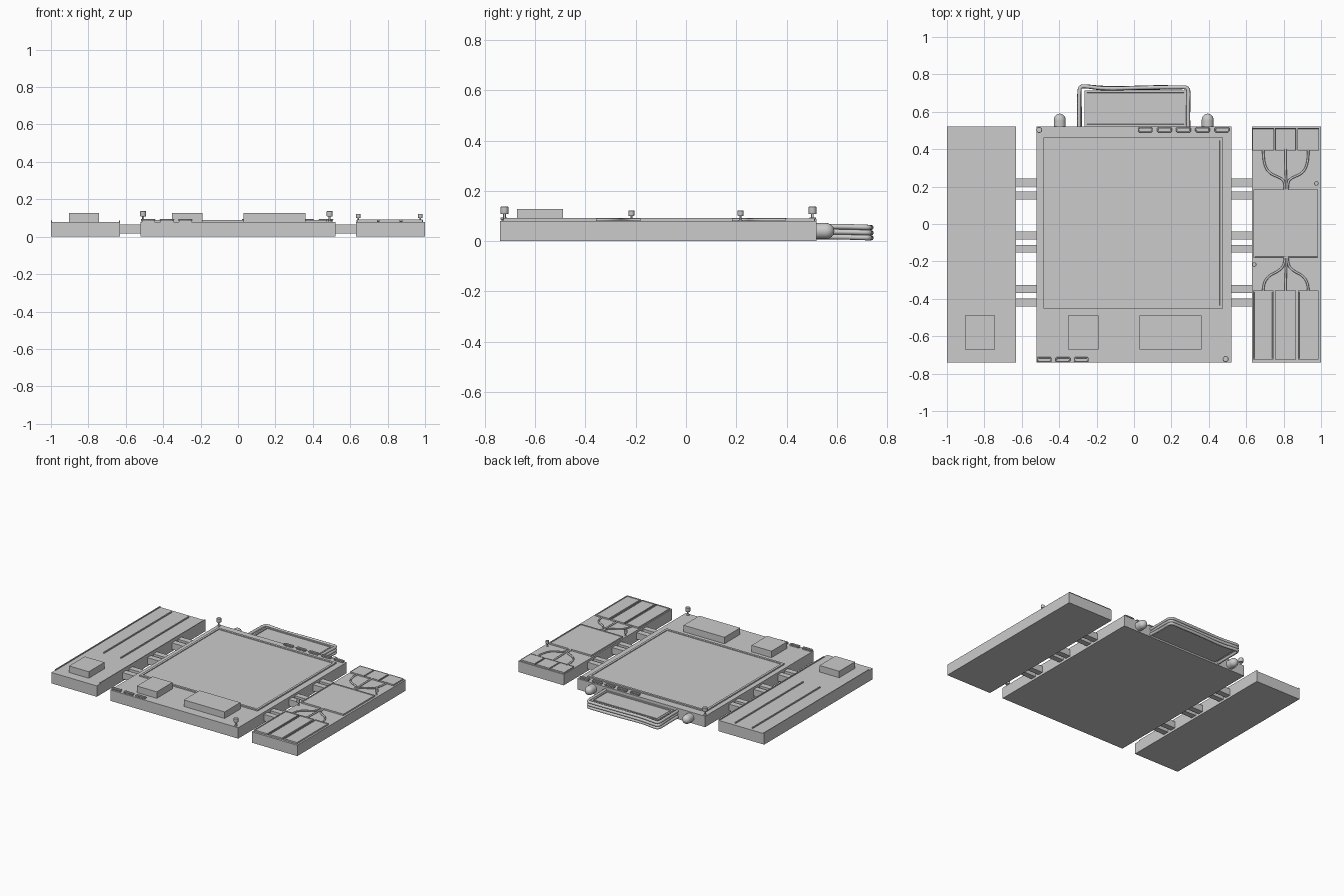
import bpy, bmesh, math
from mathutils import Matrix, Vector

if "Cube" in bpy.data.objects:
    bpy.data.objects.remove(bpy.data.objects["Cube"])


def finish(name, bm, smooth=False):
    bmesh.ops.recalc_face_normals(bm, faces=bm.faces)
    me = bpy.data.meshes.new(name)
    bm.to_mesh(me)
    bm.free()
    ob = bpy.data.objects.new(name, me)
    bpy.context.collection.objects.link(ob)
    if smooth:
        bpy.context.view_layer.objects.active = ob
        ob.select_set(True)
        bpy.ops.object.shade_smooth_by_angle()
        ob.select_set(False)
    return ob


def cube(bm, x0, x1, y0, y1, z0, z1):
    m = Matrix.Translation(((x0 + x1) / 2, (y0 + y1) / 2, (z0 + z1) / 2))
    m = m @ Matrix.Diagonal((x1 - x0, y1 - y0, z1 - z0, 1))
    return bmesh.ops.create_cube(bm, size=1, matrix=m)["verts"]


def box(name, *dims):
    bm = bmesh.new()
    cube(bm, *dims)
    return finish(name, bm)


def framed(name, dims, rim, depth):
    """Box whose top has a raised rim around a sunken panel."""
    bm = bmesh.new()
    cube(bm, *dims)
    top = max(bm.faces, key=lambda f: f.calc_center_median().z)
    bmesh.ops.inset_region(bm, faces=[top], thickness=rim)
    bmesh.ops.inset_region(bm, faces=[top], thickness=0.001, depth=0)
    for v in top.verts:
        v.co.z -= depth
    return finish(name, bm)


def tube(name, pts, r, cyclic=False, kind='NURBS'):
    cu = bpy.data.curves.new(name, 'CURVE')
    cu.dimensions = '3D'
    cu.bevel_depth = r
    cu.bevel_resolution = 2
    cu.resolution_u = 6
    cu.use_fill_caps = True
    sp = cu.splines.new(kind)
    sp.points.add(len(pts) - 1)
    for p, co in zip(sp.points, pts):
        p.co = (*co, 1)
    sp.use_cyclic_u = cyclic
    if kind == 'NURBS':
        sp.order_u = 3
        sp.use_endpoint_u = not cyclic
    ob = bpy.data.objects.new(name, cu)
    bpy.context.collection.objects.link(ob)


def lathe(name, profile, loc, axis='Z', n=20):
    """Revolve (radius, height) points; axis Y lays the part towards +y."""
    bm = bmesh.new()
    vs = [bm.verts.new((r, 0, h)) for r, h in profile]
    es = [bm.edges.new(p) for p in zip(vs, vs[1:])]
    bmesh.ops.spin(bm, geom=vs + es, cent=(0, 0, 0), axis=(0, 0, 1),
                   angle=2 * math.pi, steps=n)
    bmesh.ops.remove_doubles(bm, verts=bm.verts, dist=1e-5)
    if axis == 'Y':
        bmesh.ops.rotate(bm, verts=bm.verts, matrix=Matrix.Rotation(-math.pi / 2, 3, 'X'))
    bmesh.ops.translate(bm, verts=bm.verts, vec=Vector(loc))
    finish(name, bm, True)


TOP = 0.08
# three base slabs
for name, x0, x1 in (("left_base", -1, -0.63), ("main_base", -0.52, 0.52), ("right_base", 0.63, 1)):
    box(name, x0, x1, -0.74, 0.52, 0, TOP)

# connecting bars in pairs on both sides
for y in (0.222, 0.152, -0.062, -0.132, -0.347, -0.42):
    for s, side in ((-1, "left"), (1, "right")):
        xa, xb = sorted((s * 0.515, s * 0.635))
        box(side + "_connector_bar", xa, xb, y - 0.021, y + 0.021, 0.016, 0.064)

# main work surface
framed("work_mat", (-0.485, 0.475, -0.452, 0.463, TOP, 0.089), 0.023, 0.005)

# raised blocks
for name, x0, x1 in (("left_block", -0.903, -0.743), ("small_block", -0.352, -0.19),
                     ("wide_block", 0.03, 0.362)):
    box(name, x0, x1, -0.672, -0.49, TOP, 0.128)

# thin rails on the left slab
for x in (-0.887, -0.748):
    box("inner_rail", x - 0.004, x + 0.004, -0.292, 0.495, TOP, 0.088)
for x in (-0.997, -0.633):
    box("edge_rail", x - 0.003, x + 0.003, -0.70, 0.52, TOP, 0.087)

# small clips: raised rounded rims along front and back edges
clips = [(x, -0.725) for x in (-0.48, -0.38, -0.282)]
clips += [(x, 0.504) for x in (0.06, 0.163, 0.265, 0.367, 0.47)]
for cx, cy in clips:
    box("clip_plate", cx - 0.034, cx + 0.034, cy - 0.009, cy + 0.009, TOP, 0.09)
    w, h, c = 0.036, 0.010, 0.004
    ring = [(w - c, h), (w, h - c), (w, c - h), (w - c, -h),
            (c - w, -h), (-w, c - h), (-w, h - c), (c - w, h)]
    tube("clip_rim", [(cx + a, cy + b, 0.09) for a, b in ring], 0.004, True, 'POLY')

# mushroom pins
pin = [(0, 0), (0.010, 0), (0.010, 0.006), (0.005, 0.009), (0.005, 0.028),
       (0.015, 0.028), (0.016, 0.031), (0.016, 0.055), (0.014, 0.057), (0, 0.057)]
for x, y, k in ((-0.507, 0.503, 1), (0.49, -0.722, 1), (0.975, 0.217, 0.74), (0.643, -0.217, 0.74)):
    lathe("locking_pin", [(r * k, h * k) for r, h in pin], (x, y, TOP))

# domed bumpers at the back
dome = [(0, -0.01), (0.032, -0.01), (0.032, 0.033)]
dome += [(0.032 * math.cos(math.radians(a)), 0.036 + 0.034 * math.sin(math.radians(a)))
         for a in range(0, 90, 15)] + [(0, 0.07)]
for x in (-0.397, 0.394):
    lathe("rear_bumper", dome, (x, 0.52, 0.04), 'Y')

# rear tray with sunken top
framed("rear_tray", (-0.265, 0.28, 0.52, 0.715, 0.012, 0.058), 0.018, 0.006)
bm = bmesh.new()
cube(bm, -0.247, 0.262, 0.545, 0.69, 0.05, 0.056)
finish("tray_insert", bm)

# bundled hoses looped round the tray
for i, (z, d) in enumerate(((0.058, 0), (0.037, 0.004), (0.017, -0.002))):
    pts = [(-0.293 + d, 0.52, z), (-0.293 + d, 0.62, z), (-0.293, 0.715, z - 0.003),
           (-0.285, 0.735, z - 0.004), (-0.26, 0.737, z - 0.004), (-0.15, 0.722 + d, z - 0.004),
           (0.05, 0.73 - d, z - 0.004), (0.25, 0.731, z - 0.004), (0.283, 0.731, z - 0.004),
           (0.293, 0.71, z - 0.003), (0.288 + d, 0.62, z), (0.29 - d, 0.52, z)]
    tube("rear_hose_%d" % (i + 1), pts, 0.0105)

# right slab modules
framed("control_module", (0.64, 0.985, -0.182, 0.185, TOP, 0.091), 0.009, 0.004)
columns = (0.691, 0.81, 0.932)
for x in columns:
    framed("upper_cell", (x - 0.057, x + 0.057, 0.393, 0.512, TOP, 0.09), 0.003, 0.002)
    framed("lower_cell", (x - 0.055, x + 0.055, -0.725, -0.356, TOP, 0.091), 0.009, 0.004)

# wiring from the cells to the control module
for x in columns:
    c, z = 0.814, 0.085
    e = c + (x - c) * 0.06
    tube("upper_wire", [(x, 0.40, z), (x, 0.33, z), (c + (x - c) * 0.75, 0.27, z),
                        (c + (x - c) * 0.2, 0.245, z), (e, 0.22, z), (e, 0.18, z)], 0.006)
    tube("lower_wire", [(x, -0.36, z), (x, -0.32, z), (c + (x - c) * 0.75, -0.275, z),
                        (c + (x - c) * 0.3, -0.25, z), (e, -0.215, z), (e, -0.175, z)], 0.006)
